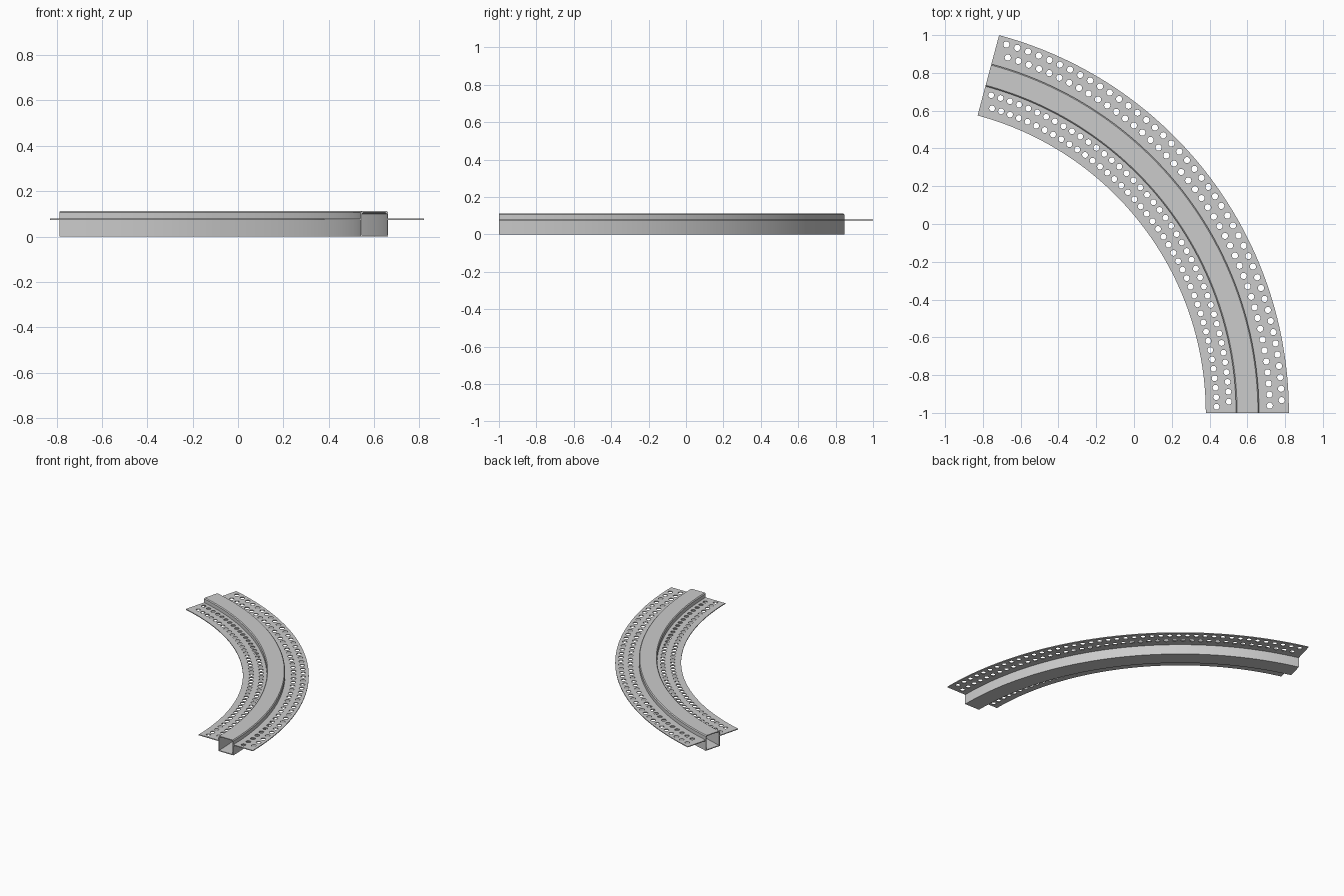
import bpy, bmesh
from math import cos, sin, radians, pi
from mathutils import Vector

cube = bpy.data.objects.get("Cube")
if cube:
    bpy.data.objects.remove(cube, do_unlink=True)

CX, CY = -1.25, -1.0          # centre of the bend
SWEEP = radians(75)
SEGMENTS = 75
R_IN, R_OUT = 1.63, 2.07      # flange edges
T_IN, T_OUT = 1.79, 1.912     # channel walls
HEIGHT, WALL, BEVEL = 0.112, 0.006, 0.006
FLANGE_LOW, FLANGE_HIGH = 0.073, 0.079

steel = bpy.data.materials.new("light grey metal")
steel.use_nodes = True
steel.diffuse_color = (0.6, 0.6, 0.6, 1)
steel.node_tree.nodes["Principled BSDF"].inputs["Base Color"].default_value = (0.6, 0.6, 0.6, 1)


def on_bend(r, angle, z):
    return Vector((CX + r * cos(angle), CY + r * sin(angle), z))


def finish(name, bm):
    bmesh.ops.recalc_face_normals(bm, faces=bm.faces)
    mesh = bpy.data.meshes.new(name)
    bm.to_mesh(mesh)
    bm.free()
    mesh.materials.append(steel)
    obj = bpy.data.objects.new(name, mesh)
    bpy.context.collection.objects.link(obj)
    return obj


def activate(obj):
    bpy.ops.object.select_all(action='DESELECT')
    obj.select_set(True)
    bpy.context.view_layer.objects.active = obj


def sweep(bm, loops):
    """Sweep closed (radius, z) loops round the bend; two loops make a hollow."""
    rings = [[[bm.verts.new(on_bend(r, SWEEP * i / SEGMENTS, z)) for r, z in loop]
              for i in range(SEGMENTS + 1)] for loop in loops]
    for ring in rings:
        n = len(ring[0])
        for a, b in zip(ring, ring[1:]):
            for k in range(n):
                bm.faces.new((a[k], a[(k + 1) % n], b[(k + 1) % n], b[k]))
    for end in (0, -1):
        if len(rings) == 1:
            bm.faces.new(rings[0][end])
        else:
            outer, inner = rings[0][end], rings[1][end]
            n = len(outer)
            for k in range(n):
                j = (k + 1) % n
                bm.faces.new((outer[k], outer[j], inner[j], inner[k]))


def channel_loop(inset):
    a, b = T_IN + inset, T_OUT - inset
    low, top = inset, HEIGHT - inset
    return [(a, low), (b, low), (b, top - BEVEL), (b - BEVEL, top),
            (a + BEVEL, top), (a, top - BEVEL)]


# Hollow curved channel with chamfered upper edges
bm = bmesh.new()
sweep(bm, [channel_loop(0), channel_loop(WALL)])
channel = finish("curved_channel", bm)
activate(channel)
bpy.ops.object.shade_smooth_by_angle()


# Perforated flanges: two staggered rows of round holes in each
def flange(name, r0, r1, rows, hole):
    bm = bmesh.new()
    sweep(bm, [[(r0, FLANGE_LOW), (r1, FLANGE_LOW), (r1, FLANGE_HIGH), (r0, FLANGE_HIGH)]])
    plate = finish(name, bm)

    bm = bmesh.new()
    for r, start in rows:
        for i in range(43):
            angle = radians(start + 1.707 * i)
            low, high = [], []
            for k in range(16):
                t = 2 * pi * k / 16
                offset = Vector((cos(t), sin(t), 0)) * hole
                low.append(bm.verts.new(on_bend(r, angle, FLANGE_LOW - 0.02) + offset))
                high.append(bm.verts.new(on_bend(r, angle, FLANGE_HIGH + 0.02) + offset))
            bm.faces.new(low)
            bm.faces.new(high)
            for k in range(16):
                j = (k + 1) % 16
                bm.faces.new((low[k], low[j], high[j], high[k]))
    cutter = finish(name + "_hole_cutter", bm)
    cutter.hide_render = True

    cut = plate.modifiers.new("holes", 'BOOLEAN')
    cut.operation = 'DIFFERENCE'
    cut.solver = 'EXACT'
    cut.object = cutter
    activate(plate)
    bpy.ops.object.modifier_apply(modifier=cut.name)
    bpy.data.objects.remove(cutter, do_unlink=True)
    activate(plate)
    bpy.ops.object.shade_smooth_by_angle()


flange("inner_flange", R_IN, T_IN + 0.003, [(1.687, 1.12), (1.753, 1.95)], 0.0155)
flange("outer_flange", T_OUT - 0.003, R_OUT, [(1.969, 1.12), (2.033, 1.9)], 0.0165)
